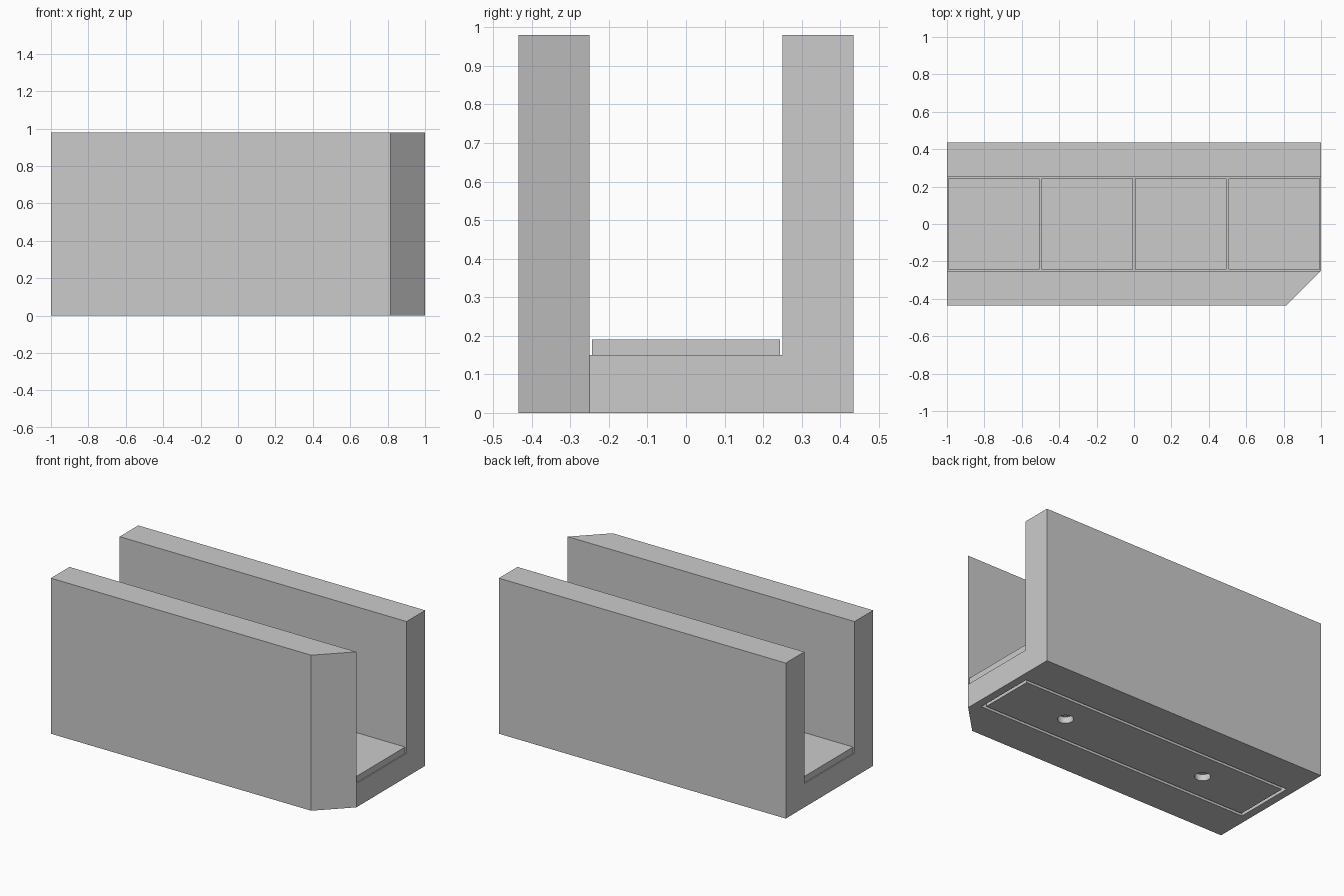
import bpy
import bmesh
from mathutils import Vector

HALF_LEN, HALF_WID, HEIGHT = 1.0, 0.435, 0.98
INNER, FLOOR = 0.25, 0.15
TILE_TOP, GAP = 0.19, 0.006
RECESS = 0.04

cube = bpy.data.objects.get("Cube")
if cube:
    bpy.data.objects.remove(cube, do_unlink=True)

grey = bpy.data.materials.new("plain_grey")
grey.use_nodes = True
colour = (0.6, 0.6, 0.6, 1)
grey.diffuse_color = colour
grey.node_tree.nodes["Principled BSDF"].inputs["Base Color"].default_value = colour


def make_object(name, bm):
    bmesh.ops.recalc_face_normals(bm, faces=bm.faces)
    mesh = bpy.data.meshes.new(name)
    bm.to_mesh(mesh)
    bm.free()
    mesh.materials.append(grey)
    obj = bpy.data.objects.new(name, mesh)
    bpy.context.collection.objects.link(obj)
    return obj


def box(name, low, high):
    bm = bmesh.new()
    bmesh.ops.create_cube(bm, size=1)
    low, high = Vector(low), Vector(high)
    bmesh.ops.scale(bm, vec=high - low, verts=bm.verts)
    bmesh.ops.translate(bm, vec=(low + high) / 2, verts=bm.verts)
    return make_object(name, bm)


def cylinder(name, x, radius, depth):
    bm = bmesh.new()
    bmesh.ops.create_cone(bm, cap_ends=True, segments=32, radius1=radius,
                          radius2=radius, depth=depth)
    bmesh.ops.translate(bm, vec=(x, 0, 0), verts=bm.verts)
    return make_object(name, bm)


def cut(obj, cutter):
    mod = obj.modifiers.new(cutter.name, "BOOLEAN")
    mod.operation = "DIFFERENCE"
    mod.solver = "EXACT"
    mod.object = cutter
    cutter.hide_render = True
    bpy.context.view_layer.objects.active = obj
    bpy.ops.object.modifier_apply(modifier=mod.name)
    bpy.data.objects.remove(cutter, do_unlink=True)


# U-shaped channel: half profile mirrored, then extruded along x
half = [(HALF_WID, 0), (HALF_WID, HEIGHT), (INNER, HEIGHT), (INNER, FLOOR)]
profile = half + [(-y, z) for y, z in reversed(half)]
bm = bmesh.new()
face = bm.faces.new([bm.verts.new((-HALF_LEN, y, z)) for y, z in profile])
ext = bmesh.ops.extrude_face_region(bm, geom=[face])
moved = [v for v in ext["geom"] if isinstance(v, bmesh.types.BMVert)]
bmesh.ops.translate(bm, vec=(2 * HALF_LEN, 0, 0), verts=moved)

# Chamfered corner at the front left end
geom = bm.verts[:] + bm.edges[:] + bm.faces[:]
sliced = bmesh.ops.bisect_plane(bm, geom=geom, plane_co=(HALF_LEN, -INNER, 0),
                                plane_no=(1, -1, 0), clear_outer=True)
rim = [e for e in sliced["geom_cut"] if isinstance(e, bmesh.types.BMEdge)]
bmesh.ops.holes_fill(bm, edges=[e for e in bm.edges if e.is_boundary])
bmesh.ops.remove_doubles(bm, verts=bm.verts, dist=0.0001)
channel = make_object("channel_body", bm)

# Shallow recess underneath, filled by a plate with a narrow gap around it
cut(channel, box("recess_cutter", (-0.95, -0.195, -0.1), (0.95, 0.195, RECESS)))
plate = box("base_plate", (-0.93, -0.175, 0), (0.93, 0.175, RECESS))
for x in (-0.5, 0.5):
    cut(plate, cylinder("hole_cutter", x, 0.045, 0.2))

# Row of four floor tiles
for i in range(4):
    x = -HALF_LEN + i * 0.5
    box(f"floor_tile_{i + 1}", (x + GAP, -INNER + GAP, FLOOR),
        (x + 0.5 - GAP, INNER - GAP, TILE_TOP))

# Smooth the round holes while keeping the edges sharp
bpy.ops.object.select_all(action="DESELECT")
plate.select_set(True)
bpy.context.view_layer.objects.active = plate
bpy.ops.object.shade_smooth_by_angle()
